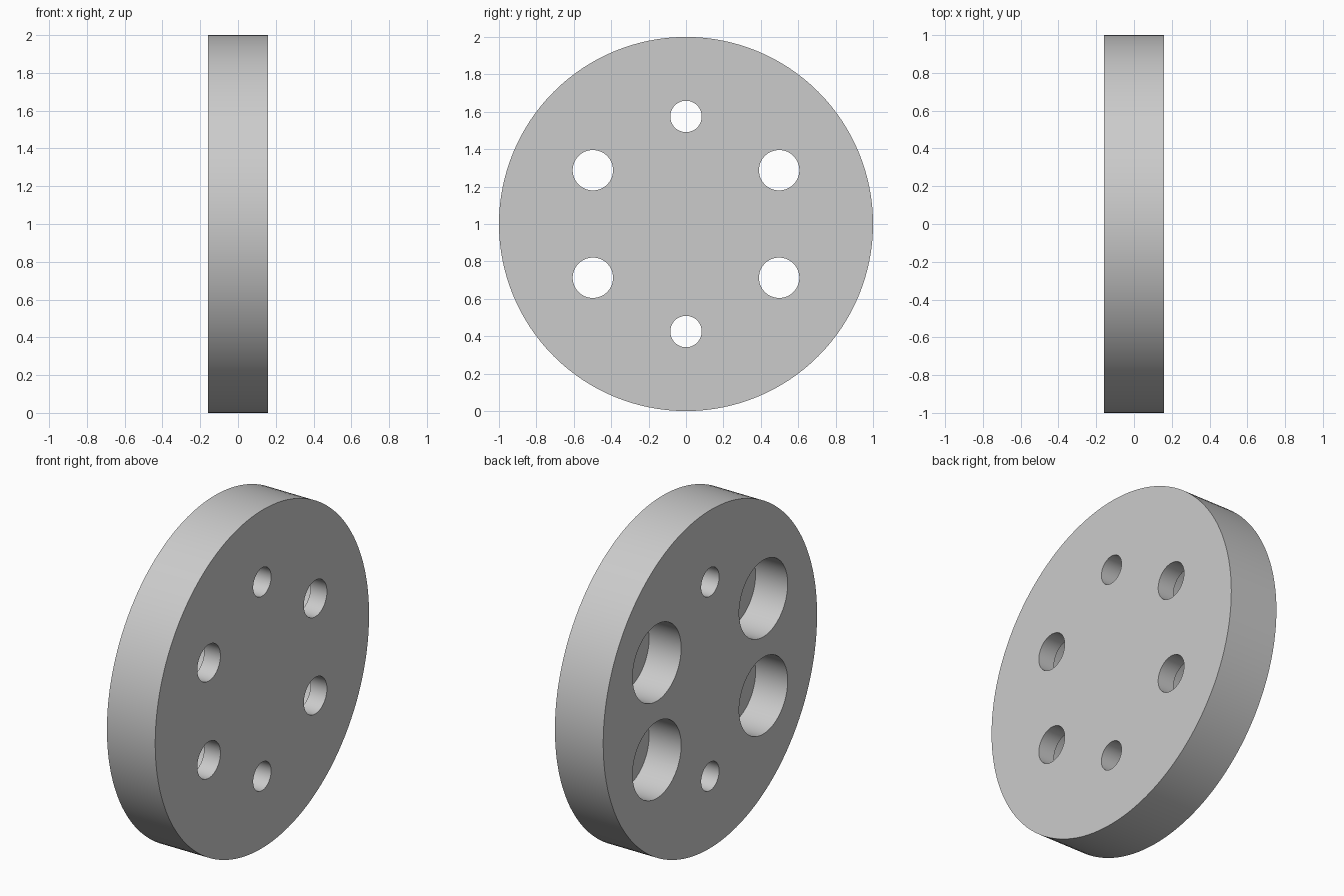
import bpy, bmesh, math

if "Cube" in bpy.data.objects:
    bpy.data.objects.remove(bpy.data.objects["Cube"], do_unlink=True)

HALF = 0.158          # half thickness along x
FLOOR = 0.052         # x of the counterbore floors
PITCH = 0.575         # radius of the hole circle
OUT = HALF + 0.05     # cutters overshoot both faces

grey = bpy.data.materials.new("light grey")
grey.use_nodes = True
grey.diffuse_color = (0.6, 0.6, 0.6, 1)
grey.node_tree.nodes["Principled BSDF"].inputs["Base Color"].default_value = grey.diffuse_color


def turned(bm, profile, y, z, sides):
    """Add a closed solid turned about the x direction from (x, radius) pairs."""
    rings = []
    for x, r in profile:
        rings.append([bm.verts.new((x, y + r * math.cos(2 * math.pi * i / sides),
                                    z + r * math.sin(2 * math.pi * i / sides)))
                      for i in range(sides)])
    for a, b in zip(rings, rings[1:]):
        for i in range(sides):
            j = (i + 1) % sides
            bm.faces.new((a[i], a[j], b[j], b[i]))
    bm.faces.new(rings[0])
    bm.faces.new(rings[-1])


def finish(bm, name):
    bmesh.ops.recalc_face_normals(bm, faces=bm.faces)
    mesh = bpy.data.meshes.new(name)
    bm.to_mesh(mesh)
    bm.free()
    mesh.materials.append(grey)
    obj = bpy.data.objects.new(name, mesh)
    bpy.context.collection.objects.link(obj)
    return obj


# Round plate standing on its rim
bm = bmesh.new()
turned(bm, [(-HALF, 1), (HALF, 1)], 0, 1, 128)
plate = finish(bm, "round_plate")

# Six holes: plain at top and bottom, counterbored from -x at the sides
plain = [(-OUT, 0.084), (OUT, 0.084)]
stepped = [(-OUT, 0.227), (FLOOR, 0.227), (FLOOR, 0.108), (OUT, 0.108)]
bm = bmesh.new()
for k in range(6):
    angle = math.radians(30 + 60 * k)
    profile = plain if k % 3 == 1 else stepped
    turned(bm, profile, PITCH * math.cos(angle), 1 + PITCH * math.sin(angle), 64)
cutter = finish(bm, "hole_cutter")
cutter.hide_render = True

# Cut the holes and shade
cut = plate.modifiers.new("holes", 'BOOLEAN')
cut.operation = 'DIFFERENCE'
cut.solver = 'EXACT'
cut.object = cutter
bpy.ops.object.select_all(action='DESELECT')
plate.select_set(True)
bpy.context.view_layer.objects.active = plate
bpy.ops.object.modifier_apply(modifier=cut.name)
bpy.data.objects.remove(cutter, do_unlink=True)
bpy.ops.object.shade_smooth_by_angle(angle=math.radians(30))
